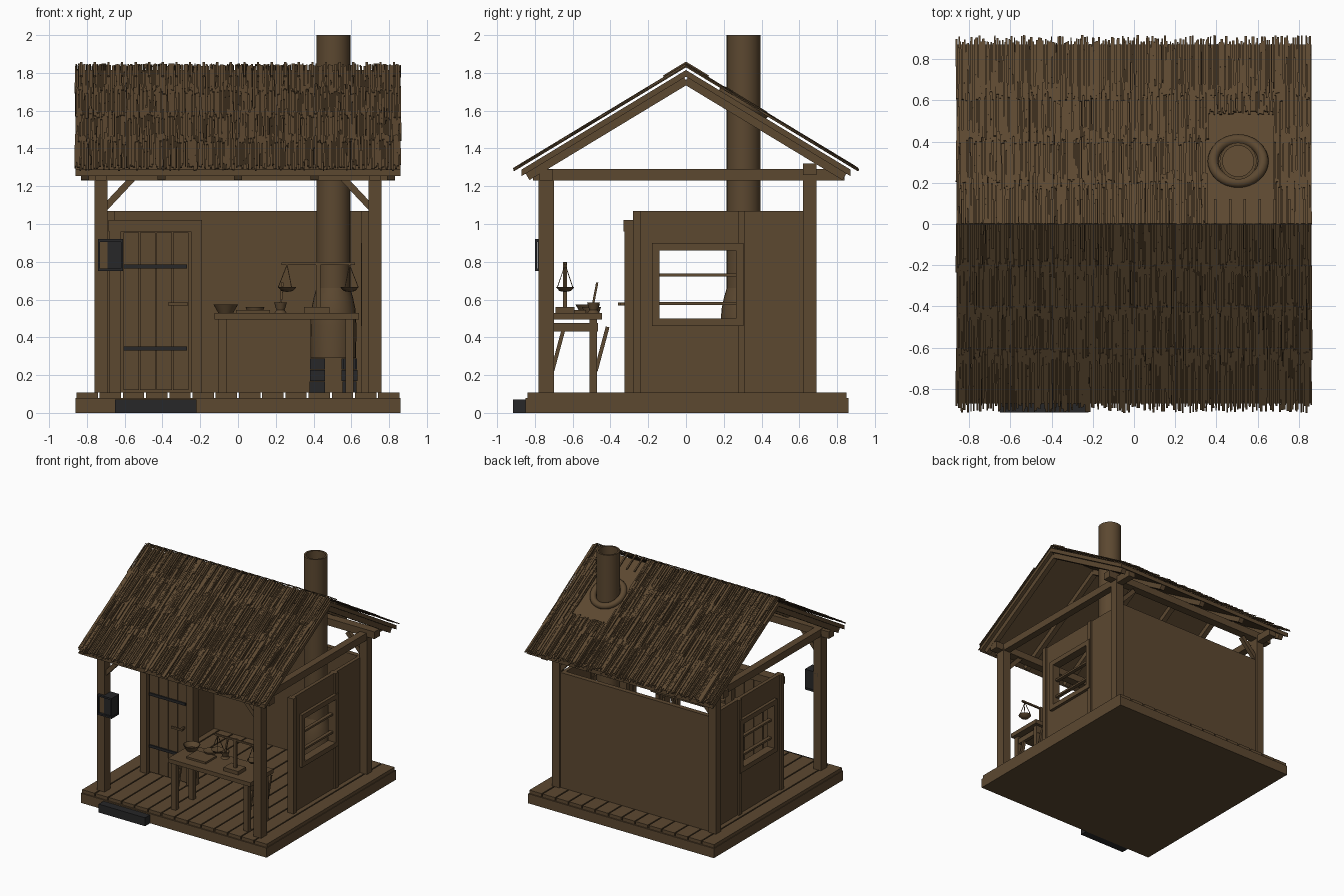
import bpy, bmesh, math, random
from mathutils import Vector, Matrix

random.seed(4)
if "Cube" in bpy.data.objects:
    bpy.data.objects.remove(bpy.data.objects["Cube"], do_unlink=True)


def material(name, color):
    m = bpy.data.materials.new(name)
    m.use_nodes = True
    m.diffuse_color = (*color, 1)
    bsdf = m.node_tree.nodes["Principled BSDF"]
    bsdf.inputs["Base Color"].default_value = (*color, 1)
    bsdf.inputs["Roughness"].default_value = 0.9
    return m


wood = material("brown wood", (0.107, 0.065, 0.030))
iron = material("dark iron", (0.020, 0.020, 0.021))
X, Y = Vector((1, 0, 0)), Vector((0, 1, 0))


def finish(name, bm, mat, smooth=False):
    bmesh.ops.recalc_face_normals(bm, faces=bm.faces)
    mesh = bpy.data.meshes.new(name)
    bm.to_mesh(mesh)
    bm.free()
    mesh.materials.append(mat)
    ob = bpy.data.objects.new(name, mesh)
    bpy.context.collection.objects.link(ob)
    if smooth:
        bpy.ops.object.select_all(action="DESELECT")
        ob.select_set(True)
        bpy.context.view_layer.objects.active = ob
        bpy.ops.object.shade_smooth_by_angle(angle=math.radians(40))
    return ob


def add_box(bm, x, y, z):
    """Box from three (low, high) ranges."""
    mid = Vector([(a + b) / 2 for a, b in (x, y, z)])
    size = [abs(b - a) for a, b in (x, y, z)]
    bmesh.ops.create_cube(bm, size=1, matrix=Matrix.Translation(mid) @ Matrix.Diagonal((*size, 1)))


def box(name, x, y, z, mat=wood):
    bm = bmesh.new()
    add_box(bm, x, y, z)
    return finish(name, bm, mat)


def add_beam(bm, p, q, width, height, across):
    """Square timber from p to q; width is measured along 'across'."""
    p, q = Vector(p), Vector(q)
    d = (q - p).normalized()
    u = (across - d * across.dot(d)).normalized()
    v = d.cross(u)
    rot = Matrix((u, v, d)).transposed().to_4x4()
    scale = Matrix.Diagonal((width, height, (q - p).length, 1))
    bmesh.ops.create_cube(bm, size=1, matrix=Matrix.Translation((p + q) / 2) @ rot @ scale)


def beam(name, p, q, width, height, across, mat=wood):
    bm = bmesh.new()
    add_beam(bm, p, q, width, height, across)
    return finish(name, bm, mat)


def lathe(name, center, profile, steps=24, mat=wood):
    """Spin (radius, z) points around a vertical axis."""
    bm = bmesh.new()
    cx, cy = center
    verts = [bm.verts.new((cx + r, cy, z)) for r, z in profile]
    edges = [bm.edges.new(pair) for pair in zip(verts, verts[1:])]
    bmesh.ops.spin(bm, geom=verts + edges, cent=(cx, cy, 0), axis=(0, 0, 1),
                   angle=math.tau, steps=steps, use_duplicate=False)
    bmesh.ops.remove_doubles(bm, verts=bm.verts, dist=0.0005)
    return finish(name, bm, mat, smooth=True)


# Base, floor planks and step
HALF = 0.86
box("base", (-HALF, HALF), (-0.85, HALF), (0, 0.08))
bm = bmesh.new()
pitch = 2 * HALF / 14
for i in range(14):
    left = -HALF + i * pitch
    add_box(bm, (left + 0.005, left + pitch - 0.005), (-0.84, 0.85), (0.08, 0.108))
finish("floor_planks", bm, wood)
box("door_step", (-0.65, -0.22), (-0.915, -0.85), (0, 0.07), iron)

# Timber frame
FLOOR, WALL_TOP = 0.108, 1.07
for s, side in ((-1, "right"), (1, "left")):
    box(side + "_front_post", (s * 0.69, s * 0.76), (-0.78, -0.70), (FLOOR, 1.25))
    box(side + "_back_post", (s * 0.69, s * 0.76), (0.62, 0.69), (FLOOR, 1.32))
    box(side + "_tie_beam", (s * 0.695, s * 0.755), (-0.81, 0.84), (1.23, 1.29))
    for y, end in ((-0.74, "front"), (0.655, "back")):
        beam(f"{side}_{end}_brace", (s * 0.71, y, 1.08), (s * 0.56, y, 1.24), 0.035, 0.035, Y)
box("front_beam", (-0.83, 0.83), (-0.775, -0.705), (1.23, 1.288))
box("back_beam", (-0.83, 0.83), (0.62, 0.69), (1.26, 1.32))

# Walls with a window on each side
LOW, HIGH = 0.50, 0.86
box("back_wall", (-0.69, 0.69), (0.635, 0.675), (FLOOR, WALL_TOP))
for s, side in ((-1, "right"), (1, "left")):
    x = (s * 0.665, s * 0.695)
    trim = (s * 0.655, s * 0.71)
    bm = bmesh.new()
    for y, z in (((-0.28, -0.14), (FLOOR, WALL_TOP)), ((0.27, 0.635), (FLOOR, WALL_TOP)),
                 ((-0.14, 0.27), (FLOOR, LOW)), ((-0.14, 0.27), (HIGH, WALL_TOP))):
        add_box(bm, x, y, z)
    finish(side + "_wall", bm, wood)
    bm = bmesh.new()
    for y in (-0.28, 0.275):
        add_box(bm, trim, (y, y + 0.038), (FLOOR, WALL_TOP))
    finish(side + "_wall_battens", bm, wood)
    bm = bmesh.new()
    frame = (s * 0.65, s * 0.72)
    for z in (LOW - 0.04, HIGH):
        add_box(bm, frame, (-0.18, 0.305), (z, z + 0.04))
    for y in (-0.18, 0.265):
        add_box(bm, frame, (y, y + 0.04), (LOW, HIGH))
    for z in (0.58, 0.73):
        add_box(bm, x, (-0.14, 0.27), (z - 0.008, z + 0.008))
    finish(side + "_window_frame", bm, wood)

# Door
for x, name in ((-0.68, "outer_door_jamb"), (-0.25, "inner_door_jamb")):
    box(name, (x, x + 0.06), (-0.325, -0.245), (FLOOR, 0.96))
box("door_lintel", (-0.685, -0.19), (-0.33, -0.245), (0.96, 1.02))
bm = bmesh.new()
for i in range(4):
    left = -0.605 + i * 0.087
    add_box(bm, (left, left + 0.082), (-0.305, -0.275), (0.12, 0.955))
finish("door_planks", bm, wood)
for z, name in ((0.34, "lower_hinge"), (0.775, "upper_hinge")):
    box(name, (-0.605, -0.27), (-0.315, -0.303), (z - 0.011, z + 0.011), iron)
box("door_handle", (-0.37, -0.265), (-0.36, -0.345), (0.568, 0.584))
box("handle_stem", (-0.29, -0.275), (-0.35, -0.30), (0.568, 0.584))

# Lantern on the front post
bm = bmesh.new()
for z in (0.75, 0.905):
    add_box(bm, (-0.74, -0.61), (-0.80, -0.70), (z, z + 0.015))
for x in (-0.74, -0.62):
    for y in (-0.80, -0.71):
        add_box(bm, (x, x + 0.01), (y, y + 0.01), (0.75, 0.915))
add_box(bm, (-0.69, -0.615), (-0.785, -0.705), (0.76, 0.91))
finish("lantern", bm, iron)

# Roof deck and rafters
SLOPE = 0.605
RIDGE = 1.815


def roof_point(x, y, lift=0):
    return Vector((x, y, RIDGE + lift - SLOPE * abs(y)))


for s, side in ((-1, "front"), (1, "back")):
    bm = bmesh.new()
    ring = [roof_point(-HALF, 0), roof_point(-HALF, s * 0.87),
            roof_point(-HALF, s * 0.87, -0.035), roof_point(-HALF, 0, -0.035)]
    face = bm.faces.new([bm.verts.new(p) for p in ring])
    ext = bmesh.ops.extrude_face_region(bm, geom=[face])
    moved = [v for v in ext["geom"] if isinstance(v, bmesh.types.BMVert)]
    bmesh.ops.translate(bm, verts=moved, vec=X * 2 * HALF)
    finish(side + "_roof_deck", bm, wood)
    bm = bmesh.new()
    for i in range(5):
        x = (i - 2) * 0.405
        add_beam(bm, roof_point(x, 0, -0.055), roof_point(x, s * 0.84, -0.055), 0.042, 0.045, X)
    finish(side + "_rafters", bm, wood)

# Thatch reeds in overlapping tiers, left open around the flue
for s, side in ((-1, "front"), (1, "back")):
    bm = bmesh.new()
    for tier in range(4):
        for i in range(190):
            x = -HALF + (i + random.random()) * 2 * HALF / 190
            start = max(0, tier * 0.215 - random.uniform(0, 0.05))
            end = tier * 0.215 + 0.245 + random.uniform(-0.03, 0.015)
            if tier == 3:
                end = random.uniform(0.87, 0.915)
            if s > 0 and 0.36 < x < 0.68:
                if end < 0.56:
                    continue
                start = max(start, random.uniform(0.53, 0.55))
            lift = random.uniform(0.018, 0.032)
            lean = random.uniform(-0.004, 0.004)
            add_beam(bm, roof_point(x, s * start, lift), roof_point(x + lean, s * end, lift),
                     random.uniform(0.006, 0.012), 0.006, X)
    for i in range(24):
        x = -0.83 + i * 0.072
        add_beam(bm, roof_point(x, 0, 0.04), roof_point(x, s * 0.12, 0.04), 0.012, 0.008, X)
    finish(side + "_thatch", bm, wood)

# Stove, flue pipe and roof collar
FLUE = (0.505, 0.305)
lathe("flue_pipe", FLUE, [(0.09, 0.62), (0.09, 2.0), (0.075, 2.0), (0.075, 0.62)])
lathe("stove_body", FLUE, [(0, 0.29), (0.12, 0.29), (0.122, 0.46), (0.117, 0.55),
                           (0.104, 0.61), (0.09, 0.66), (0, 0.66)])
ring = [(0.122 + 0.026 * math.cos(a), 0.026 * math.sin(a))
        for a in (math.tau * k / 10 for k in range(11))]
collar = lathe("roof_collar", (0, 0), ring, 32)
collar.location = roof_point(*FLUE, 0.01)
collar.rotation_euler.x = -math.atan(SLOPE)
bm = bmesh.new()
for sx in (-1, 1):
    for sy in (-1, 1):
        for k in range(3):
            x, y, z = FLUE[0] + sx * 0.085, FLUE[1] + sy * 0.085, FLOOR + k * 0.061
            r = random.uniform(0.034, 0.042)
            add_box(bm, (x - r, x + r), (y - r, y + r), (z, z + 0.057))
finish("stove_blocks", bm, iron)

# Work table
TOP = 0.53
box("table_top", (-0.125, 0.64), (-0.75, -0.445), (0.495, TOP))
for x, side in ((-0.08, "right"), (0.59, "left")):
    box(side + "_table_rail", (x - 0.015, x + 0.015), (-0.73, -0.465), (0.43, 0.475))
    for y, end in ((-0.72, "front"), (-0.49, "back")):
        box(f"{side}_{end}_table_leg", (x - 0.022, x + 0.022), (y - 0.02, y + 0.02), (FLOOR, 0.495))
        beam(f"{side}_{end}_leg_brace", (x, y + 0.012, 0.22), (x, y + 0.075, 0.455), 0.025, 0.02, X)

# Table tools: bowl, board, mortar and pestle
lathe("bowl", (-0.065, -0.52), [(0, TOP), (0.04, TOP), (0.066, 0.575), (0.06, 0.575), (0.035, 0.54), (0, 0.54)])
box("cutting_board", (-0.01, 0.17), (-0.67, -0.53), (TOP, 0.546))
lathe("plate", (0.09, -0.5), [(0, TOP), (0.04, TOP), (0.05, 0.56), (0, 0.552)])
lathe("mortar", (0.225, -0.49), [(0, TOP), (0.032, TOP), (0.022, 0.545), (0.034, 0.585), (0.028, 0.585), (0, 0.55)])
beam("pestle", (0.225, -0.495, 0.56), (0.235, -0.47, 0.69), 0.012, 0.012, X)

# Balance scale
SY, SX, ARM = -0.64, 0.425, 0.165
box("scale_base", (SX - 0.075, SX + 0.06), (SY - 0.05, SY + 0.05), (TOP, 0.56))
box("scale_column", (SX - 0.011, SX + 0.011), (SY - 0.011, SY + 0.011), (0.56, 0.80))
box("scale_arm", (SX - 0.195, SX + 0.195), (SY - 0.007, SY + 0.007), (0.782, 0.796))
for s, side in ((-1, "right"), (1, "left")):
    x = SX + s * ARM
    lathe(side + "_scale_pan", (x, SY), [(0, 0.64), (0.03, 0.645), (0.05, 0.667), (0.046, 0.667), (0, 0.648)], 16)
    bm = bmesh.new()
    for k in range(3):
        a = math.tau * k / 3 + (math.pi if s < 0 else 0)
        rim = (x + 0.047 * math.cos(a), SY + 0.047 * math.sin(a), 0.665)
        add_beam(bm, (x, SY, 0.785), rim, 0.004, 0.004, X)
    finish(side + "_scale_cords", bm, wood)
